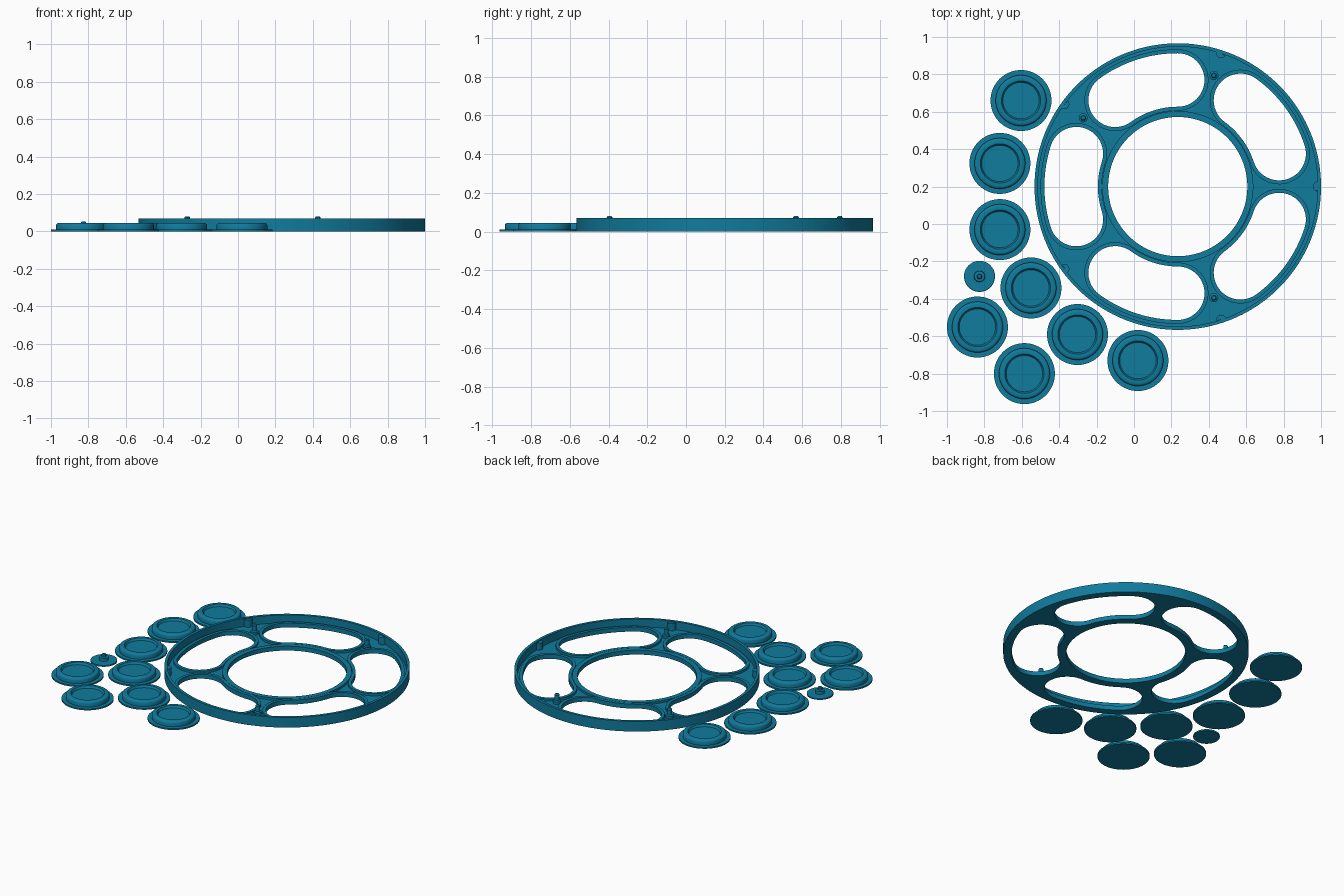
import bpy, bmesh
from math import sin, cos, radians, tau

if "Cube" in bpy.data.objects:
    bpy.data.objects.remove(bpy.data.objects["Cube"])

CX, CY = 0.234, 0.2          # centre of the big ring
SPOKES = [0, 72, 144, 216, 288]

mat = bpy.data.materials.new("teal")
mat.diffuse_color = (0.005, 0.2, 0.34, 1)
mat.use_nodes = True
mat.node_tree.nodes["Principled BSDF"].inputs["Base Color"].default_value = mat.diffuse_color


def finish(ob):
    ob.data.materials.append(mat)
    bpy.ops.object.select_all(action='DESELECT')
    ob.select_set(True)
    bpy.context.view_layer.objects.active = ob
    bpy.ops.object.shade_smooth_by_angle(angle=radians(30))


def arc(cx, cy, r, a0, a1, n):
    return [(cx + r * cos(radians(a0 + (a1 - a0) * i / n)),
             cy + r * sin(radians(a0 + (a1 - a0) * i / n))) for i in range(n)]


def circle(r, n=160):
    return arc(0, 0, r, 0, 360, n)


def slot(mid, grow=0.0):
    """Curved slot with round ends, optionally offset outward."""
    R, r, h = 0.57, 0.143 + grow, 18
    a, b = mid - h, mid + h
    ca = (R * cos(radians(a)), R * sin(radians(a)))
    cb = (R * cos(radians(b)), R * sin(radians(b)))
    return (arc(0, 0, R + r, a, b, 16) + arc(*cb, r, b, b + 180, 24)
            + arc(0, 0, R - r, b, a, 16) + arc(*ca, r, a + 180, a + 360, 24))


def plate(name, loops, z0, z1):
    """Flat plate from nested outlines, extruded from z0 to z1."""
    cu = bpy.data.curves.new(name + "_outline", 'CURVE')
    cu.dimensions = '2D'
    cu.fill_mode = 'BOTH'
    cu.extrude = (z1 - z0) / 2
    for pts in loops:
        sp = cu.splines.new('POLY')
        sp.points.add(len(pts) - 1)
        for p, (x, y) in zip(sp.points, pts):
            p.co = (x, y, 0, 1)
        sp.use_cyclic_u = True
    tmp = bpy.data.objects.new(name + "_tmp", cu)
    bpy.context.collection.objects.link(tmp)
    dg = bpy.context.evaluated_depsgraph_get()
    me = bpy.data.meshes.new_from_object(tmp.evaluated_get(dg))
    bpy.data.objects.remove(tmp)
    bm = bmesh.new()
    bm.from_mesh(me)
    bmesh.ops.remove_doubles(bm, verts=bm.verts, dist=1e-5)
    bmesh.ops.recalc_face_normals(bm, faces=bm.faces)
    bm.to_mesh(me)
    bm.free()
    me.name = name
    ob = bpy.data.objects.new(name, me)
    ob.location = (CX, CY, (z0 + z1) / 2)
    bpy.context.collection.objects.link(ob)
    finish(ob)


def lathe(name, profile, loc, n=64):
    """Turn a (radius, z) profile and cap both ends."""
    bm = bmesh.new()
    rings = [[bm.verts.new((r * cos(tau * i / n), r * sin(tau * i / n), z))
              for i in range(n)] for r, z in profile]
    for lo, hi in zip(rings, rings[1:]):
        for i in range(n):
            j = (i + 1) % n
            bm.faces.new((lo[i], lo[j], hi[j], hi[i]))
    bm.faces.new(rings[0][::-1])
    bm.faces.new(rings[-1])
    me = bpy.data.meshes.new(name)
    bm.to_mesh(me)
    bm.free()
    ob = bpy.data.objects.new(name, me)
    ob.location = loc
    bpy.context.collection.objects.link(ob)
    finish(ob)


# Big ring: floor, outer wall, raised lips round the hub and slots
mids = [a + 36 for a in SPOKES]
plate("ring_floor", [circle(0.766), circle(0.372)] + [slot(m) for m in mids], 0, 0.015)
plate("ring_wall", [circle(0.766), circle(0.748)], 0.015, 0.07)
plate("hub_lip", [circle(0.404), circle(0.372)], 0.015, 0.03)
for k, m in enumerate(mids):
    plate(f"slot_lip_{k}", [slot(m, 0.021), slot(m)], 0.015, 0.03)

# Half-round lugs inside the wall at each spoke
for k, a in enumerate(SPOKES):
    plate(f"wall_lug_{k}", [arc(0.75 * cos(radians(a)), 0.75 * sin(radians(a)),
                                0.027, a + 90, a + 270, 17)], 0.015, 0.064)

# Locating pins on three spokes
for k in (1, 2, 4):
    a = radians(SPOKES[k])
    lathe(f"locating_pin_{k}",
          [(0.024, 0.012), (0.024, 0.034), (0.015, 0.038), (0.015, 0.074), (0.01, 0.08)],
          (CX + 0.625 * cos(a), CY + 0.625 * sin(a), 0), 24)

# Eight flanged caps with a dished top
CAP = [(0.163, 0), (0.163, 0.01), (0.136, 0.01), (0.136, 0.034), (0.133, 0.04),
       (0.127, 0.044), (0.119, 0.045), (0.105, 0.045), (0.097, 0.031)]
SPOTS = [(-.604, .66), (-.717, .324), (-.717, -.03), (-.551, -.342),
         (-.837, -.551), (-.586, -.80), (-.302, -.591), (.021, -.73)]
for k, (x, y) in enumerate(SPOTS):
    lathe(f"cap_{k}", CAP, (x, y, 0))

# Small pinned disc
lathe("small_pin_disc", [(0.083, 0), (0.083, 0.01), (0.078, 0.013), (0.03, 0.013),
                         (0.028, 0.032), (0.014, 0.034), (0.014, 0.049), (0.009, 0.054)],
      (-.826, -.28, 0), 48)
